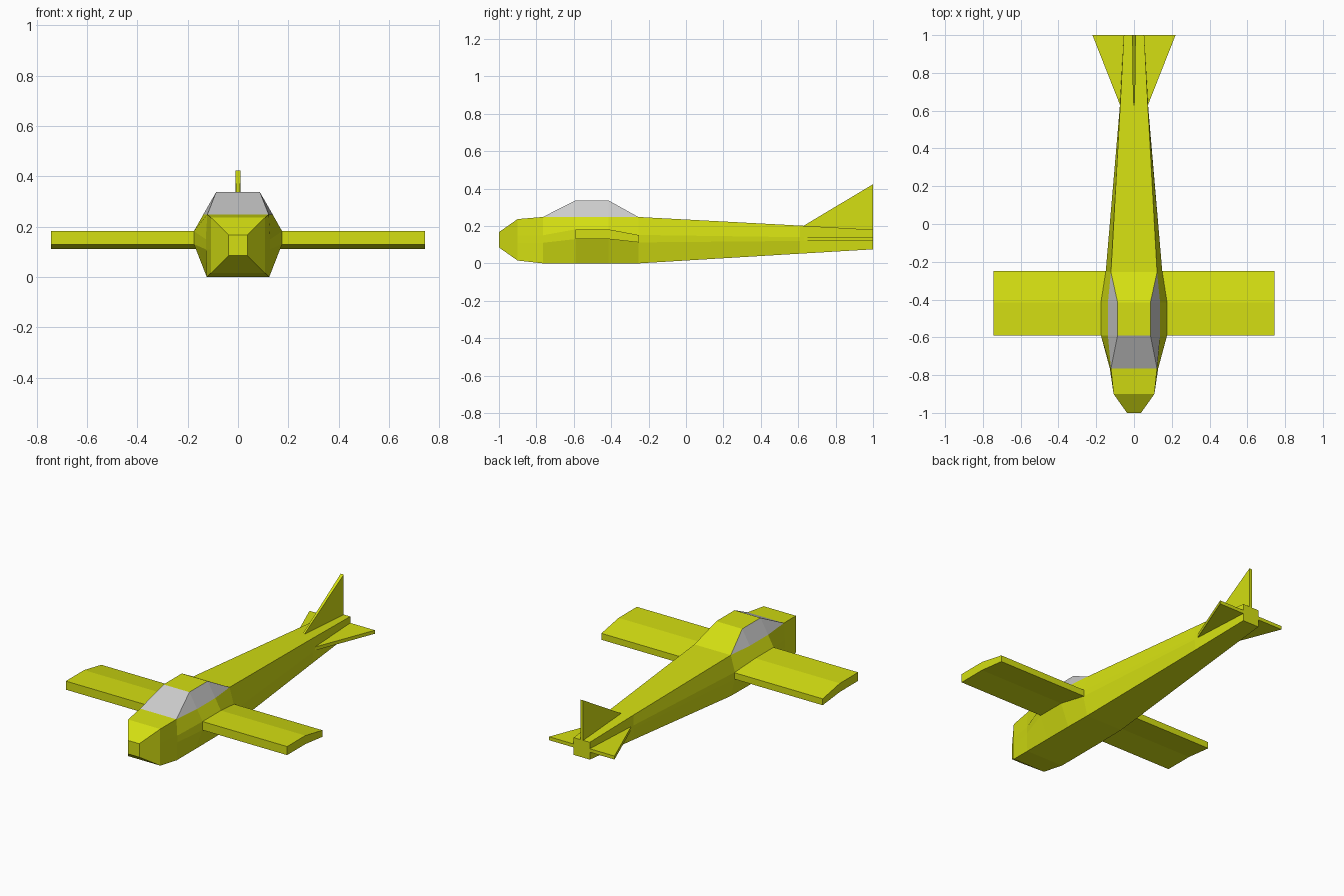
import bpy, bmesh

if "Cube" in bpy.data.objects:
    bpy.data.objects.remove(bpy.data.objects["Cube"])


def material(name, rgb):
    m = bpy.data.materials.new(name)
    m.diffuse_color = (*rgb, 1)
    m.use_nodes = True
    m.node_tree.nodes["Principled BSDF"].inputs["Base Color"].default_value = m.diffuse_color
    return m


YELLOW = material("yellow_paint", (0.66, 0.74, 0.006))
GLASS = material("grey_glass", (0.6, 0.6, 0.6))


def loft(name, rings):
    """Skin a list of closed rings with equal point counts and cap the ends."""
    bm = bmesh.new()
    vs = [[bm.verts.new(p) for p in r] for r in rings]
    n = len(vs[0])
    for a, b in zip(vs, vs[1:]):
        for i in range(n):
            j = (i + 1) % n
            bm.faces.new((a[i], a[j], b[j], b[i]))
    bm.faces.new(vs[0])
    bm.faces.new(vs[-1])
    bmesh.ops.remove_doubles(bm, verts=bm.verts[:], dist=1e-4)
    bmesh.ops.dissolve_degenerate(bm, edges=bm.edges[:], dist=1e-4)
    bmesh.ops.recalc_face_normals(bm, faces=bm.faces[:])
    me = bpy.data.meshes.new(name)
    bm.to_mesh(me)
    bm.free()
    me.materials.append(YELLOW)
    ob = bpy.data.objects.new(name, me)
    bpy.context.collection.objects.link(ob)
    return ob


# Fuselage: y, then half-section points (x, z): bottom, low side, high side, sill, roof
sections = [
    (-1.00, (.037, .085), (.037, .11), (.037, .14), (.037, .167), (.037, .167)),
    (-0.90, (.108, .015), (.108, .11), (.108, .15), (.108, .237), (.108, .237)),
    (-0.765, (.124, 0), (.128, .11), (.128, .15), (.122, .248), (.122, .248)),
    (-0.59, (.124, 0), (.175, .13), (.175, .182), (.138, .248), (.087, .337)),
    (-0.415, (.124, 0), (.175, .13), (.175, .182), (.138, .248), (.087, .337)),
    (-0.255, (.122, 0), (.150, .112), (.150, .152), (.122, .248), (.122, .248)),
    (0.61, (.074, .052), (.076, .12), (.076, .14), (.074, .202), (.074, .202)),
    (1.00, (.054, .075), (.054, .12), (.054, .14), (.054, .180), (.054, .180)),
]
rings = []
for y, *pts in sections:
    rings.append([(x, y, z) for x, z in pts] + [(-x, y, z) for x, z in reversed(pts)])
fuselage = loft("fuselage", rings)

# Canopy glass: windscreen and side windows, but not the roof or rear slope
fuselage.data.materials.append(GLASS)
for f in fuselage.data.polygons:
    roof_or_rear = f.normal.z > 0.98 or (f.normal.y > 0.3 and abs(f.normal.x) < 0.1)
    if f.center.z > 0.255 and not roof_or_rear:
        f.material_index = 1

# Wings: one bent section extruded outwards on each side
wing = [(-.59, .13), (-.59, .182), (-.415, .182), (-.25, .151), (-.25, .112), (-.415, .13)]
for side, label in ((1, "right"), (-1, "left")):
    loft(label + "_wing", [[(side * x, y, z) for y, z in wing] for x in (.14, .743)])

    # Tailplane: thin triangular plate
    plate = [(.04, .62), (.07, .62), (.22, 1.0), (.04, 1.0)]
    loft(label + "_tailplane", [[(side * x, y, z) for x, y in plate] for z in (.12, .141)])

# Tail fin: thin triangle, slightly thicker towards the rear
fin = [(.005, .61, .19), (.010, 1.0, .423), (.010, 1.0, .17)]
loft("tail_fin", [[(s * x, y, z) for x, y, z in fin] for s in (-1, 1)])
